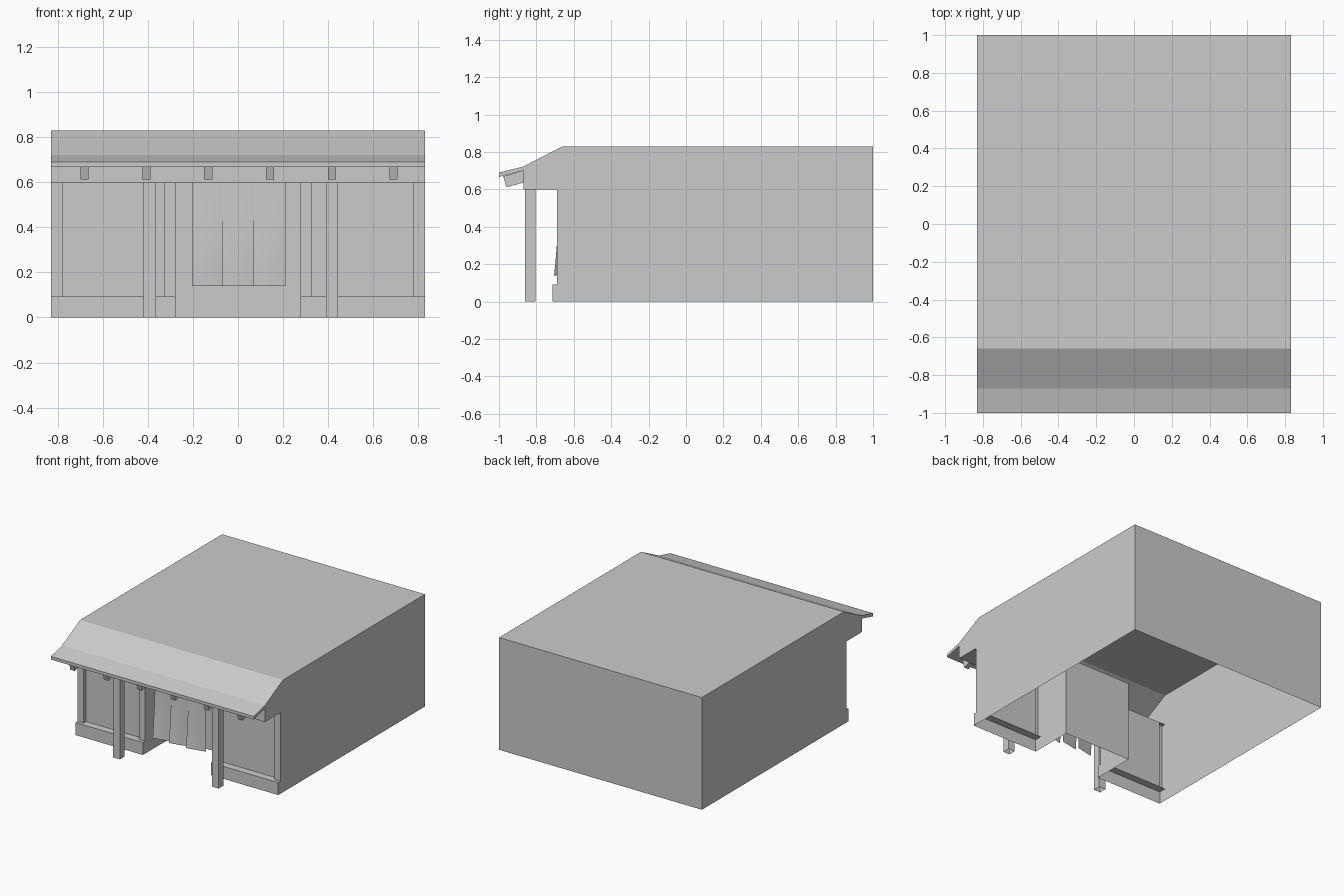
import bpy, bmesh

if "Cube" in bpy.data.objects:
    bpy.data.objects.remove(bpy.data.objects["Cube"])

W = 0.83          # half width of the building
DOOR = 0.278      # half width of the doorway
LEDGE = 0.092     # top of the low front base
SOFFIT = 0.60


def make(name, verts, faces, smooth=False, fix=False):
    me = bpy.data.meshes.new(name)
    me.from_pydata(verts, [], faces)
    bm = bmesh.new()
    bm.from_mesh(me)
    bmesh.ops.remove_doubles(bm, verts=bm.verts, dist=1e-5)
    if fix:
        bmesh.ops.recalc_face_normals(bm, faces=bm.faces)
    bm.to_mesh(me)
    bm.free()
    for p in me.polygons:
        p.use_smooth = smooth
    ob = bpy.data.objects.new(name, me)
    bpy.context.collection.objects.link(ob)
    return ob


def along_x(name, prof, x0, x1, closed=False, caps=None):
    """Sweep a (y, z) profile along x; optional end outline closes both ends."""
    n = len(prof)
    v = [(x0, y, z) for y, z in prof] + [(x1, y, z) for y, z in prof]
    f = [(i, n + i, n + (i + 1) % n, (i + 1) % n) for i in range(n if closed else n - 1)]
    if caps:
        for x in (x0, x1):
            s = len(v)
            v += [(x, y, z) for y, z in caps]
            idx = list(range(s, s + len(caps)))
            f.append(idx if x == x0 else idx[::-1])
    return make(name, v, f, fix=closed)


def along_z(name, plan, z0, z1, closed=False):
    """Raise an (x, y) plan line into a wall."""
    n = len(plan)
    v = [(x, y, z0) for x, y in plan] + [(x, y, z1) for x, y in plan]
    f = [(i, (i + 1) % n, n + (i + 1) % n, n + i) for i in range(n if closed else n - 1)]
    return make(name, v, f)


def mirrored(half):
    return [(-x, y) for x, y in reversed(half)] + half


# roof, back wall, fascia and soffit, with the two side walls
shell = [(-0.66, SOFFIT), (-0.87, SOFFIT), (-0.87, 0.722), (-0.66, 0.83), (1, 0.83), (1, 0)]
side = [(-0.69, SOFFIT)] + shell[1:] + [(-0.715, 0), (-0.715, LEDGE), (-0.69, LEDGE)]
along_x("building_shell", shell, -W, W, caps=side)

# overhanging eave
eave = [(-0.87, 0.722), (-1, 0.69), (-1, 0.667), (-0.87, 0.70)]
along_x("eave", eave, -W, W, closed=True, caps=eave)

# rafter ends under the eave
rafter = [(-0.977, 0.67), (-0.96, 0.612), (-0.87, 0.636), (-0.87, 0.70)]
for i in range(6):
    cx = 0.005 + (i - 2.5) * 0.2745
    along_x(f"rafter_{i + 1}", rafter, cx - 0.018, cx + 0.018, closed=True, caps=rafter)

# front wall: doorway recess, window frames and set-back window panels
upper = [(DOOR, -0.39), (DOOR, -0.69), (0.327, -0.69), (0.327, -0.66),
         (0.78, -0.66), (0.78, -0.69), (W, -0.69)]
along_z("front_wall", mirrored(upper), LEDGE, SOFFIT)
lower = [(DOOR, -0.39), (DOOR, -0.715), (W, -0.715)]
along_z("front_base", mirrored(lower), 0, LEDGE)
for tag, a, b in (("left", -W, -DOOR), ("right", DOOR, W)):
    along_x(f"window_sill_{tag}", [(-0.715, LEDGE), (-0.66, LEDGE)], a, b)
along_x("doorway_ceiling", [(-0.39, SOFFIT), (-0.66, SOFFIT)], -DOOR, DOOR)

# porch posts
for tag, cx in (("left", -0.392), ("right", 0.417)):
    h = 0.027
    along_z(f"post_{tag}", [(cx - h, -0.86), (cx + h, -0.86), (cx + h, -0.805), (cx - h, -0.805)],
            0, SOFFIT, closed=True)

# doorway curtain: three flaps, each swinging forward at its left edge
COLS, ROWS = 4, 6
for k, (a, b) in enumerate(((-0.205, -0.071), (-0.071, 0.069), (0.069, 0.21))):
    v, f = [], []
    for r in range(ROWS + 1):
        t = r / ROWS
        for c in range(COLS + 1):
            u = c / COLS
            y = -0.675 - 0.03 * t ** 1.5 * (1 - u)
            v.append((a + (b - a) * u, y, SOFFIT - (SOFFIT - 0.14) * t))
    for r in range(ROWS):
        for c in range(COLS):
            i = r * (COLS + 1) + c
            j = i + COLS + 1
            f.append((j, j + 1, i + 1, i))
    make(f"curtain_flap_{k + 1}", v, f, smooth=True)
